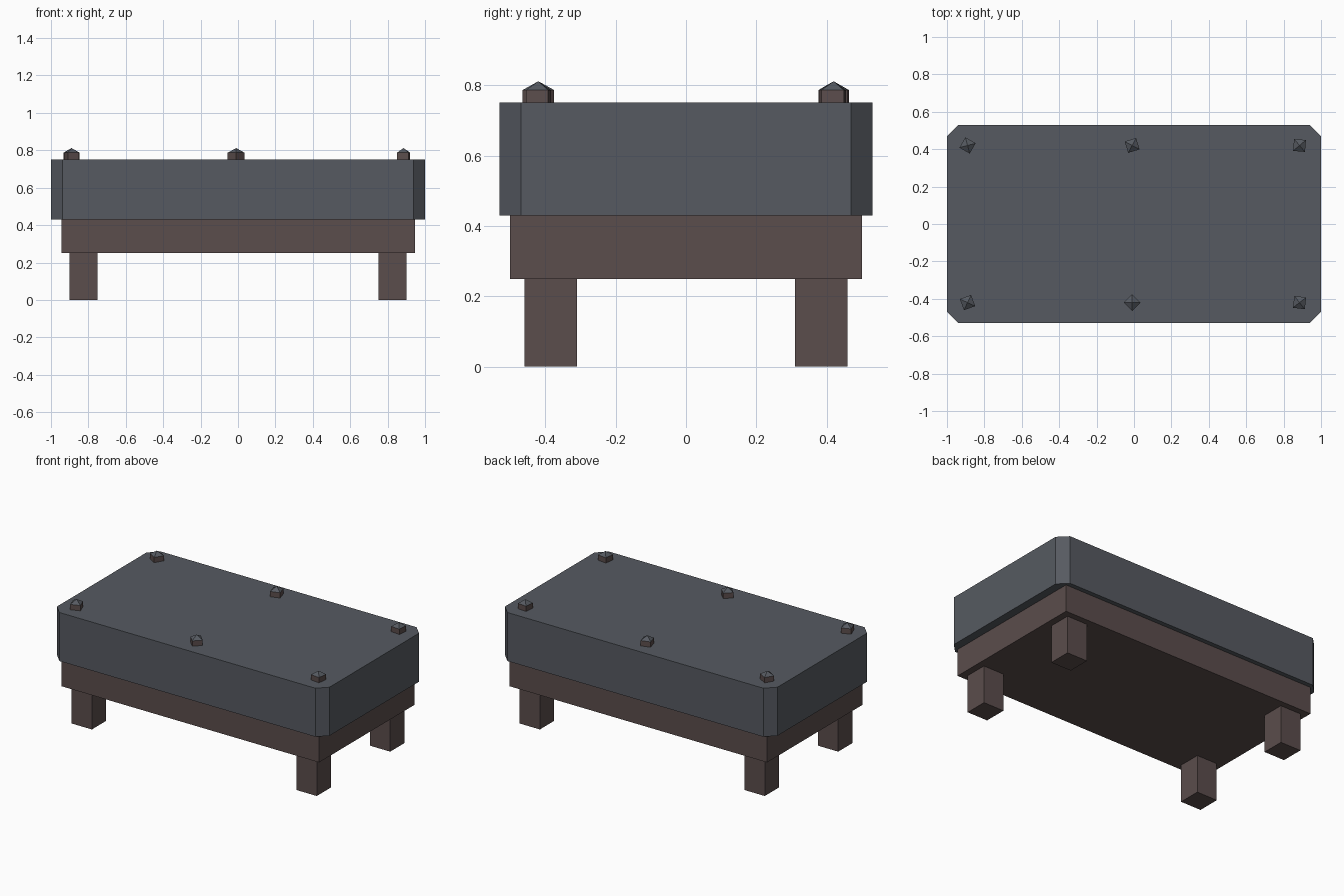
import bpy, bmesh, math
from mathutils import Matrix

if "Cube" in bpy.data.objects:
    bpy.data.objects.remove(bpy.data.objects["Cube"])


def material(name, rgb):
    m = bpy.data.materials.new(name)
    lin = [((c / 255 + 0.055) / 1.055) ** 2.4 for c in rgb]
    m.diffuse_color = (*lin, 1)
    m.use_nodes = True
    m.node_tree.nodes["Principled BSDF"].inputs["Base Color"].default_value = m.diffuse_color
    return m


slate = material("slate grey", (86, 90, 97))
brown = material("dark brown", (91, 77, 76))


def finish(name, bm, *mats):
    bmesh.ops.recalc_face_normals(bm, faces=bm.faces)
    me = bpy.data.meshes.new(name)
    bm.to_mesh(me)
    bm.free()
    for m in mats:
        me.materials.append(m)
    ob = bpy.data.objects.new(name, me)
    bpy.context.collection.objects.link(ob)
    return ob


def box(name, x0, x1, y0, y1, z0, z1, mat, chamfer=0):
    bm = bmesh.new()
    bmesh.ops.create_cube(bm, size=1)
    bmesh.ops.scale(bm, vec=(x1 - x0, y1 - y0, z1 - z0), verts=bm.verts)
    bmesh.ops.translate(bm, vec=((x0 + x1) / 2, (y0 + y1) / 2, (z0 + z1) / 2), verts=bm.verts)
    if chamfer:  # cut the upright edges only
        upright = [e for e in bm.edges if abs(e.verts[0].co.z - e.verts[1].co.z) > 0.01]
        bmesh.ops.bevel(bm, geom=upright, offset=chamfer, segments=1, affect='EDGES')
    return finish(name, bm, mat)


# Slab with chamfered corners, on a solid frame
box("top_slab", -1, 1, -0.53, 0.53, 0.43, 0.752, slate, chamfer=0.061)
box("base_frame", -0.945, 0.945, -0.5, 0.5, 0.25, 0.43, brown)

# Four legs
for sx, nx in ((-1, "left"), (1, "right")):
    for sy, ny in ((-1, "front"), (1, "back")):
        cx, cy = sx * 0.825, sy * 0.385
        box(f"{ny}_{nx}_leg", cx - 0.075, cx + 0.075, cy - 0.075, cy + 0.075, 0, 0.25, brown)


# Square studs with pointed caps, each turned a little differently
def stud(name, x, y, turn):
    bm = bmesh.new()
    rings = []
    for z in (0.75, 0.787):
        rings.append([bm.verts.new((0.045 * math.cos(i * math.pi / 2), 0.045 * math.sin(i * math.pi / 2), z))
                      for i in range(4)])
    tip = bm.verts.new((0, 0, 0.812))
    low, high = rings
    bm.faces.new(low)
    for i in range(4):
        j = (i + 1) % 4
        bm.faces.new((low[i], low[j], high[j], high[i]))
        bm.faces.new((high[i], high[j], tip)).material_index = 1
    bm.transform(Matrix.Translation((x, y, 0)) @ Matrix.Rotation(math.radians(turn), 4, 'Z'))
    finish(name, bm, brown, slate)


stud("front_left_stud", -0.89, -0.42, 65)
stud("front_middle_stud", -0.01, -0.42, 0)
stud("front_right_stud", 0.885, -0.42, 38)
stud("back_left_stud", -0.89, 0.42, 15)
stud("back_middle_stud", -0.01, 0.42, 62)
stud("back_right_stud", 0.885, 0.42, 40)
